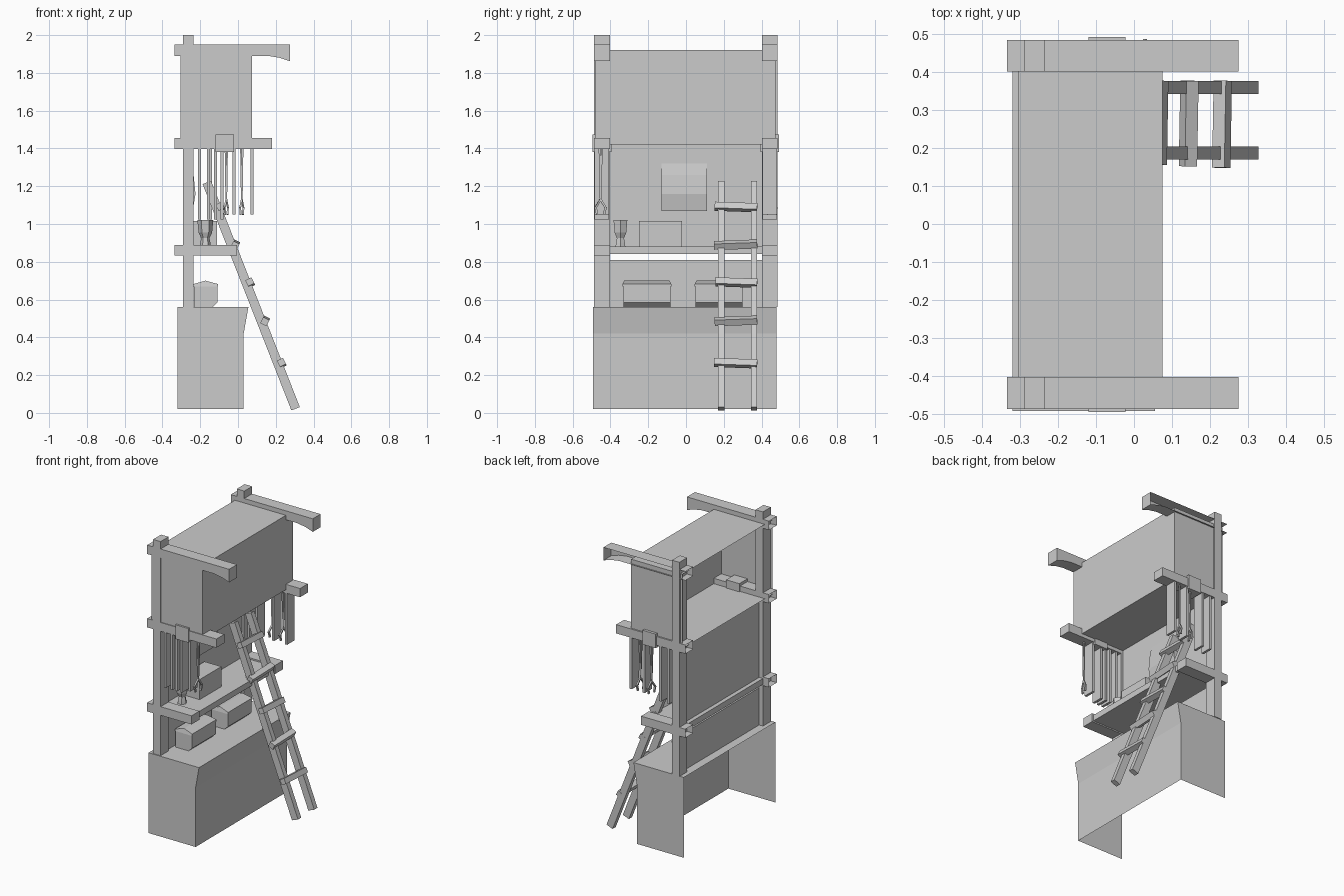
import bpy, bmesh, math
from mathutils import Vector, Matrix

cube = bpy.data.objects.get("Cube")
if cube:
    bpy.data.objects.remove(cube)

grey = bpy.data.materials.new("plain_grey")
grey.use_nodes = True
tone = (0.6, 0.6, 0.6, 1)
grey.diffuse_color = tone
grey.node_tree.nodes["Principled BSDF"].inputs["Base Color"].default_value = tone


def finish(name, bm):
    mesh = bpy.data.meshes.new(name)
    bm.to_mesh(mesh)
    bm.free()
    mesh.materials.append(grey)
    obj = bpy.data.objects.new(name, mesh)
    bpy.context.collection.objects.link(obj)
    return obj


def prism(name, pts, y0, y1, skip=(), ends="ab"):
    """Extrude an x/z profile along y; skip lists profile sides left open."""
    bm = bmesh.new()
    a = [bm.verts.new((x, y0, z)) for x, z in pts]
    b = [bm.verts.new((x, y1, z)) for x, z in pts]
    n = len(pts)
    for i in range(n):
        if i not in skip:
            j = (i + 1) % n
            bm.faces.new((a[i], b[i], b[j], a[j]))
    if "a" in ends:
        bm.faces.new(a)
    if "b" in ends:
        bm.faces.new(b[::-1])
    bmesh.ops.recalc_face_normals(bm, faces=bm.faces)
    return finish(name, bm)


def rect(x0, x1, z0, z1):
    # order: left, top, right, bottom sides
    return [(x0, z0), (x0, z1), (x1, z1), (x1, z0)]


def box(name, x0, x1, y0, y1, z0, z1, **kw):
    return prism(name, rect(x0, x1, z0, z1), y0, y1, **kw)


def bar(name, start, end, wide, deep):
    """Square bar between two points, wide along y."""
    start, end = Vector(start), Vector(end)
    axis = end - start
    side = (Vector((0, 1, 0)) - axis.normalized() * axis.normalized().y).normalized()
    out = side.cross(axis).normalized()
    frame = Matrix((side, out, axis.normalized())).transposed().to_4x4()
    frame.translation = (start + end) / 2
    bm = bmesh.new()
    bmesh.ops.create_cube(bm, size=1)
    bmesh.ops.scale(bm, vec=(wide, deep, axis.length), verts=bm.verts)
    bmesh.ops.transform(bm, matrix=frame, verts=bm.verts)
    return finish(name, bm)


# Counter: open at the back and underneath, with a flared front lip
prism("counter", [(-.32, .02), (-.32, .56), (.055, .56), (.03, .42), (.03, .02)],
      -.493, .48, skip=(0, 4))

# Upper cabinet, open at the back
box("upper_cabinet", -.305, .075, -.482, .475, 1.42, 1.92, skip=(0,))

# Posts and cross beams on both ends
for end, y0, y1 in (("front", -.487, -.403), ("back", .402, .485)):
    box(end + "_post", -.29, -.235, y0, y1, .56, 2.0)
    prism(end + "_top_beam",
          [(-.335, 1.89), (-.335, 1.95), (.275, 1.95), (.275, 1.862), (.22, 1.88), (.16, 1.89)],
          y0, y1, skip=(0,), ends="ab" if end == "front" else "a")
    box(end + "_middle_beam", -.335, .18, y0, y1, 1.397, 1.456, skip=(0,))
    box(end + "_lower_beam", -.335, -.005, y0, y1, .832, .89, skip=(0,))
    box(end + "_beam_strap", -.12, -.022, y0 - .008, y1 + .008, 1.38, 1.475)

# Back panels and shelf
box("lower_back_panel", -.262, -.25, -.403, .402, .56, .81)
box("upper_back_panel", -.262, -.25, -.403, .402, .88, 1.42)
box("shelf", -.29, -.015, -.403, .402, .84, .88)

# Bulging notice sheet on the panel
prism("notice_sheet", [(-.248, 1.32), (-.235, 1.26), (-.225, 1.16), (-.24, 1.07), (-.249, 1.07)],
      -.13, .11)

# Shelf goods: crate and goblet
box("shelf_crate", -.235, -.11, -.25, -.02, .88, 1.015)
bm = bmesh.new()
rings = []
for z, r in ((.88, .03), (.9, .027), (.925, .022), (.955, .036), (1.02, .042)):
    rings.append([bm.verts.new((-.173 + r * math.cos(k * math.tau / 6),
                                -.347 + r * math.sin(k * math.tau / 6), z)) for k in range(6)])
for low, high in zip(rings, rings[1:]):
    for k in range(6):
        m = (k + 1) % 6
        bm.faces.new((low[k], low[m], high[m], high[k]))
bm.faces.new(rings[-1])
finish("goblet", bm)

# Two chests with peaked lids
for side, yc in (("front", -.207), ("back", .175)):
    prism(side + "_chest", [(-.233, .56), (-.233, .67), (-.108, .67), (-.108, .585), (-.135, .56)],
          yc - .125, yc + .125)
    lid = prism(side + "_chest_lid", [(-.235, .67), (-.235, .682), (-.172, .7), (-.106, .682), (-.106, .67)],
                yc - .129, yc + .129)
    for v in lid.data.vertices:
        if v.co.z > .69:
            v.co.y = yc + (v.co.y - yc) * .93

# Leaning ladder
top, foot = Vector((-.165, 0, 1.22)), Vector((.305, 0, .022))
for side, y in (("front", .187), ("back", .36)):
    off = Vector((0, y, 0))
    bar(side + "_ladder_rail", foot + off, top + off, .034, .048)
for i, z in enumerate((.263, .487, .69, .89, 1.09)):
    c = top.lerp(foot, (1.22 - z) / 1.2)
    lean = .004 if i % 2 else -.004
    bar("ladder_rung_%d" % (i + 1), (c.x + .02, .148 + i % 3 * .004, z - lean),
        (c.x + .024, .377, z + lean), .036, .036)


# Hanging strips and tongs below the middle beams
def strip(end, x, y, low):
    obj = box(end + "_hanging_strip", x - .008, x + .008, y - .038, y + .038, low, 1.4)
    return obj


def tongs(end, x, y):
    for s in (-1, 1):
        bar(end + "_tongs_handle", (x + s * .004, y + s * .006, 1.4), (x, y, 1.13), .009, .009)
        bar(end + "_tongs_arm", (x, y, 1.13), (x + s * .009, y + s * .027, 1.085), .01, .01)
        bar(end + "_tongs_jaw", (x + s * .009, y + s * .027, 1.09),
            (x + s * .006, y + s * .018, 1.05), .012, .01)


for i, x in enumerate((-.205, -.155, -.12, -.085, -.022)):
    strip("front", x, -.446, 1.05 if i == 4 else 1.025)
tongs("front", .02, -.452)
for x, low in ((-.205, 1.025), (-.145, 1.025), (-.022, 1.05), (.074, 1.05)):
    strip("back", x, .443, low)
tongs("back", .02, .455)
tongs("back", -.062, .455)
